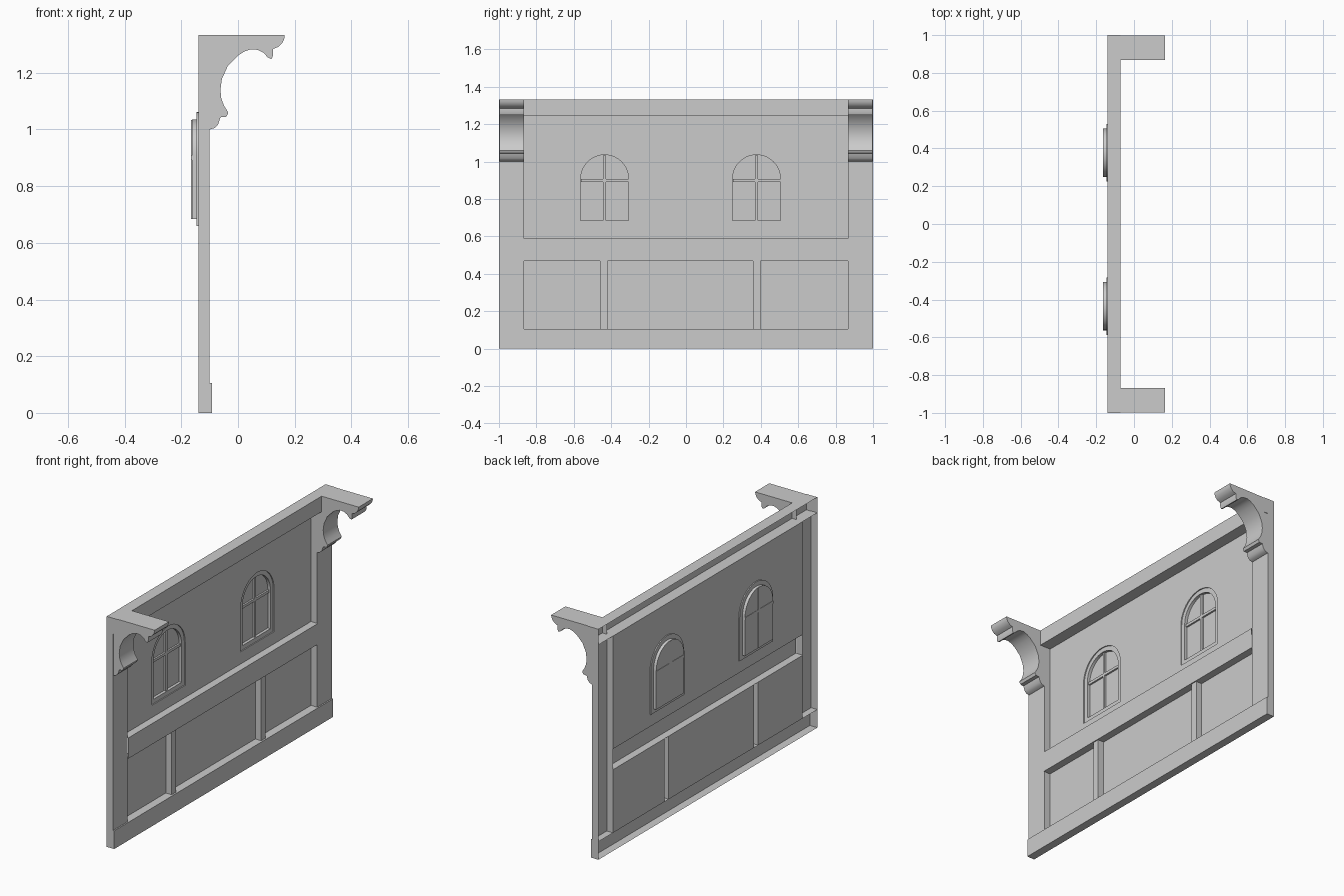
import bpy, bmesh, math
from mathutils import Vector

if "Cube" in bpy.data.objects:
    bpy.data.objects.remove(bpy.data.objects["Cube"], do_unlink=True)

BACK, TOP, INNER = -0.14, 1.333, 0.867
BASE_Z, BEAM_Z0, BEAM_Z1, HEAD_Z = 0.105, 0.47, 0.59, 1.243
WINDOWS = {"right": -0.435, "left": 0.377}
STUDS = {"right": -0.44, "left": 0.378}
STUD_HALF = 0.02


def finish(name, bm, smooth=False):
    mesh = bpy.data.meshes.new(name)
    bm.to_mesh(mesh)
    bm.free()
    obj = bpy.data.objects.new(name, mesh)
    bpy.context.collection.objects.link(obj)
    if smooth:
        bpy.ops.object.select_all(action='DESELECT')
        obj.select_set(True)
        bpy.context.view_layer.objects.active = obj
        bpy.ops.object.shade_smooth_by_angle(angle=math.radians(35))
    return obj


def box(name, xs, ys, zs, open_sides=()):
    """Box between limits; open_sides lists outward directions left uncovered."""
    bm = bmesh.new()
    bmesh.ops.create_cube(bm, size=1)
    doomed = [f for f in bm.faces
              if any(f.normal.dot(Vector(d)) > 0.9 for d in open_sides)]
    bmesh.ops.delete(bm, geom=doomed, context='FACES')
    for v in bm.verts:
        v.co = [lim[0] if c < 0 else lim[1] for c, lim in zip(v.co, (xs, ys, zs))]
    return finish(name, bm)


REAR, UP, DOWN = (-1, 0, 0), (0, 0, 1), (0, 0, -1)
SIDES = [(0, 1, 0), (0, -1, 0)]

# Hollow timber frame, open at the rear
box("base_beam", (BACK, -0.092), (-1, 1), (0, BASE_Z), [REAR])
box("top_beam", (BACK, -0.072), (-1, 1), (HEAD_Z, TOP), [REAR])
box("middle_beam", (BACK, -0.096), (-INNER, INNER), (BEAM_Z0, BEAM_Z1), [REAR] + SIDES)
for side, s in (("left", 1), ("right", -1)):
    box(f"{side}_corner_post", (BACK, -0.1), sorted((s * INNER, s)),
        (BASE_Z, HEAD_Z), [REAR, UP, DOWN])
for side, y in STUDS.items():
    box(f"{side}_lower_stud", (BACK, -0.102), (y - STUD_HALF, y + STUD_HALF),
        (BASE_Z, BEAM_Z0), [REAR, UP, DOWN])


def arch(x, cy, half, bottom, spring=0.908, steps=20):
    """Round-topped outline, counter-clockwise from the front."""
    pts = [Vector((x, cy - half, bottom)), Vector((x, cy + half, bottom))]
    for i in range(steps + 1):
        a = math.pi * i / steps
        pts.append(Vector((x, cy + half * math.cos(a), spring + half * math.sin(a))))
    return pts


def add_loop(bm, pts):
    return [bm.verts.new(p) for p in pts]


def ring_edges(bm, verts):
    return [bm.edges.new((a, b)) for a, b in zip(verts, verts[1:] + verts[:1])]


# Upper wall panel with arched openings
bm = bmesh.new()
rect = [(-INNER, BEAM_Z1), (INNER, BEAM_Z1), (INNER, HEAD_Z), (-INNER, HEAD_Z)]
edges = ring_edges(bm, add_loop(bm, [(BACK, y, z) for y, z in rect]))
for cy in WINDOWS.values():
    edges += ring_edges(bm, add_loop(bm, arch(BACK, cy, 0.153, 0.66)))
bmesh.ops.triangle_fill(bm, edges=edges, use_beauty=True, normal=(1, 0, 0))
for f in bm.faces:
    f.normal_update()
    if f.normal.x < 0:
        f.normal_flip()
finish("upper_panel", bm)

# Lower wall panels between the studs
stops = [-INNER]
for y in STUDS.values():
    stops += [y - STUD_HALF, y + STUD_HALF]
stops.append(INNER)
for name, a, b in zip(("right", "middle", "left"), stops[::2], stops[1::2]):
    bm = bmesh.new()
    bm.faces.new(add_loop(bm, [(BACK, a, BASE_Z), (BACK, b, BASE_Z),
                               (BACK, b, BEAM_Z0), (BACK, a, BEAM_Z0)]))
    finish(f"{name}_lower_panel", bm)

# Stepped window recesses with glazing bars
for side, cy in WINDOWS.items():
    bm = bmesh.new()
    steps = [(BACK, 0.153, 0.66), (-0.146, 0.153, 0.66),
             (-0.146, 0.128, 0.685), (-0.163, 0.128, 0.685)]
    loops = [add_loop(bm, arch(x, cy, half, bottom)) for x, half, bottom in steps]
    for outer, inner in zip(loops, loops[1:]):
        n = len(outer)
        for i in range(n):
            j = (i + 1) % n
            bm.faces.new((outer[i], outer[j], inner[j], inner[i]))
    bm.faces.new(loops[-1])
    finish(f"{side}_window", bm, smooth=True)
    bar = (-0.165, -0.153)
    box(f"{side}_window_upright_bar", bar, (cy - 0.008, cy + 0.008), (0.685, 1.034))
    box(f"{side}_window_cross_bar", bar, (cy - 0.127, cy + 0.127), (0.892, 0.908))

# Scrolled roof brackets
PROFILE = [(-0.1, 1.0), (-0.083, 1.005), (-0.07, 1.018), (-0.062, 1.043),
           (-0.041, 1.045), (-0.034, 1.06), (-0.049, 1.083), (-0.059, 1.11),
           (-0.062, 1.14), (-0.057, 1.178), (-0.036, 1.224), (0.0, 1.261),
           (0.022, 1.275), (0.045, 1.283), (0.07, 1.281), (0.09, 1.271),
           (0.104, 1.255), (0.118, 1.248), (0.124, 1.262), (0.124, 1.284),
           (0.143, 1.292), (0.157, 1.306), (0.163, 1.32), (0.165, TOP), (-0.1, TOP)]
for side, s in (("left", 1), ("right", -1)):
    bm = bmesh.new()
    face = bm.faces.new(add_loop(bm, [(x, s * 0.867, z) for x, z in PROFILE]))
    out = bmesh.ops.extrude_face_region(bm, geom=[face], use_keep_orig=True)
    moved = [g for g in out["geom"] if isinstance(g, bmesh.types.BMVert)]
    bmesh.ops.translate(bm, verts=moved, vec=(0, s * 0.13, 0))
    bmesh.ops.recalc_face_normals(bm, faces=bm.faces)
    rear = [f for f in bm.faces if f.normal.x < -0.99 and f.calc_center_median().x < -0.099]
    bmesh.ops.delete(bm, geom=rear, context='FACES')
    finish(f"{side}_bracket", bm, smooth=True)
